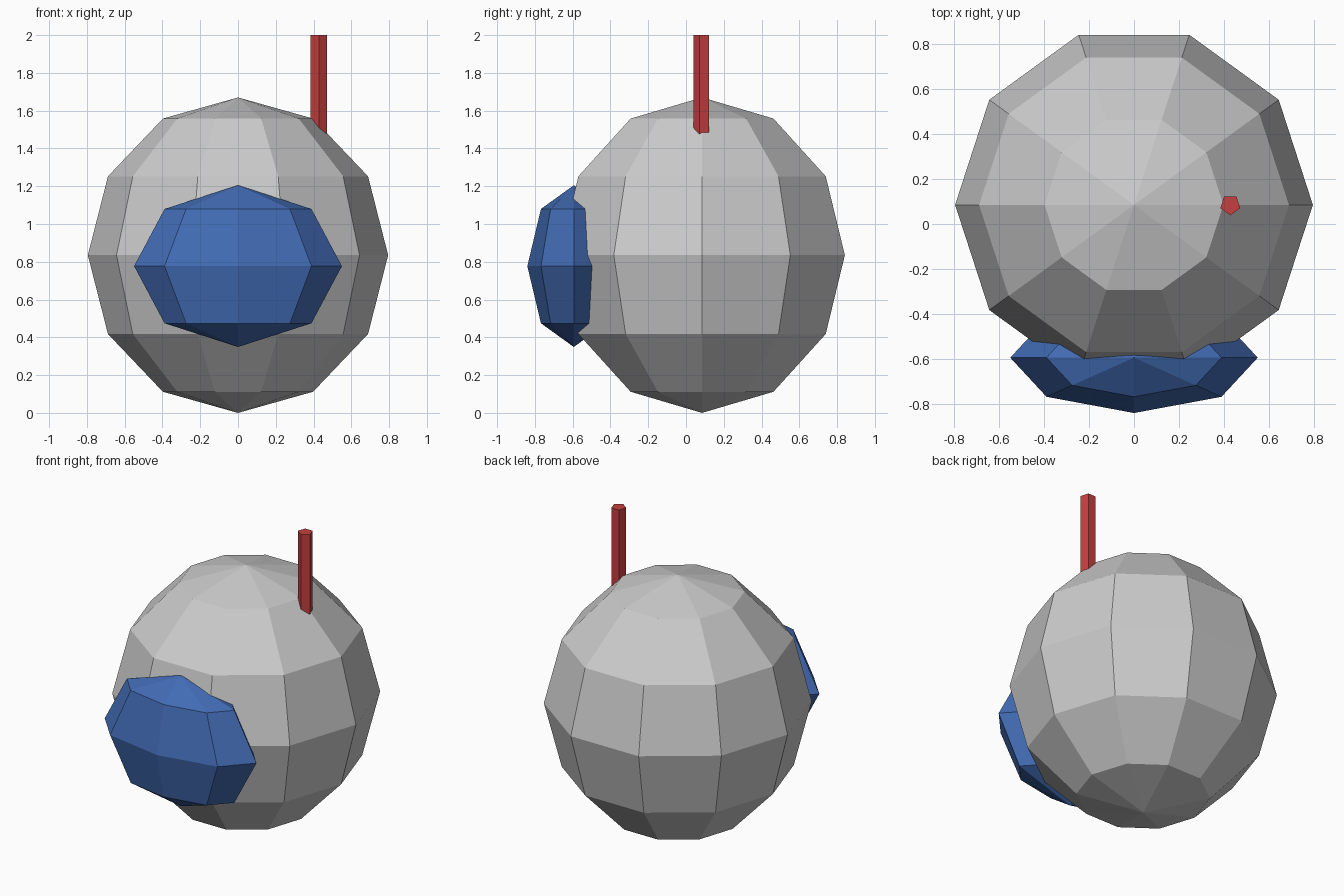
import bpy
import bmesh
from math import sin, cos, pi, radians

if "Cube" in bpy.data.objects:
    bpy.data.objects.remove(bpy.data.objects["Cube"])


def paint(obj, name, rgb):
    mat = bpy.data.materials.new(name)
    mat.diffuse_color = (*rgb, 1)
    mat.use_nodes = True
    mat.node_tree.nodes["Principled BSDF"].inputs["Base Color"].default_value = mat.diffuse_color
    obj.data.materials.append(mat)


def turn(name, rings, top, bottom, sides, start, centre, size):
    """Turn (radius, z) rings around z, closed by a pole or, if None, a flat cap."""
    bm = bmesh.new()

    def vert(x, y, z):
        return bm.verts.new([c + s * v for c, s, v in zip(centre, size, (x, y, z))])

    loops = []
    for r, z in rings:
        angles = [start + 2 * pi * i / sides for i in range(sides)]
        loops.append([vert(r * cos(a), r * sin(a), z) for a in angles])
    for low, high in zip(loops, loops[1:]):
        for i in range(sides):
            j = (i + 1) % sides
            bm.faces.new((low[i], low[j], high[j], high[i]))
    for loop, pole in ((loops[0], bottom), (loops[-1], top)):
        if pole is None:
            bm.faces.new(loop)
        else:
            tip = vert(0, 0, pole)
            for i in range(sides):
                bm.faces.new((loop[i], loop[(i + 1) % sides], tip))
    bmesh.ops.recalc_face_normals(bm, faces=bm.faces)
    mesh = bpy.data.meshes.new(name)
    bm.to_mesh(mesh)
    bm.free()
    obj = bpy.data.objects.new(name, mesh)
    bpy.context.collection.objects.link(obj)
    return obj


def ellipsoid(name, sides, bands, centre, size):
    rings = [(sin(pi * k / bands), -cos(pi * k / bands)) for k in range(1, bands)]
    return turn(name, rings, 1, -1, sides, 0, centre, size)


# Round helmet shell
ellipsoid("helmet", 10, 6, (0, 0.085, 0.835), (0.795, 0.795, 0.835))

# Visor sunk into the front
visor = ellipsoid("visor", 8, 4, (0, -0.594, 0.777), (0.55, 0.246, 0.428))
paint(visor, "visor_blue", (0.055, 0.15, 0.46))

# Five-sided antenna rising from the right of the shell
antenna = turn("antenna", [(1, 1.25), (1, 2.0)], None, None, 5, radians(-90),
               (0.428, 0.085, 0), (0.0465, 0.0465, 1))
paint(antenna, "antenna_red", (0.56, 0.05, 0.05))
